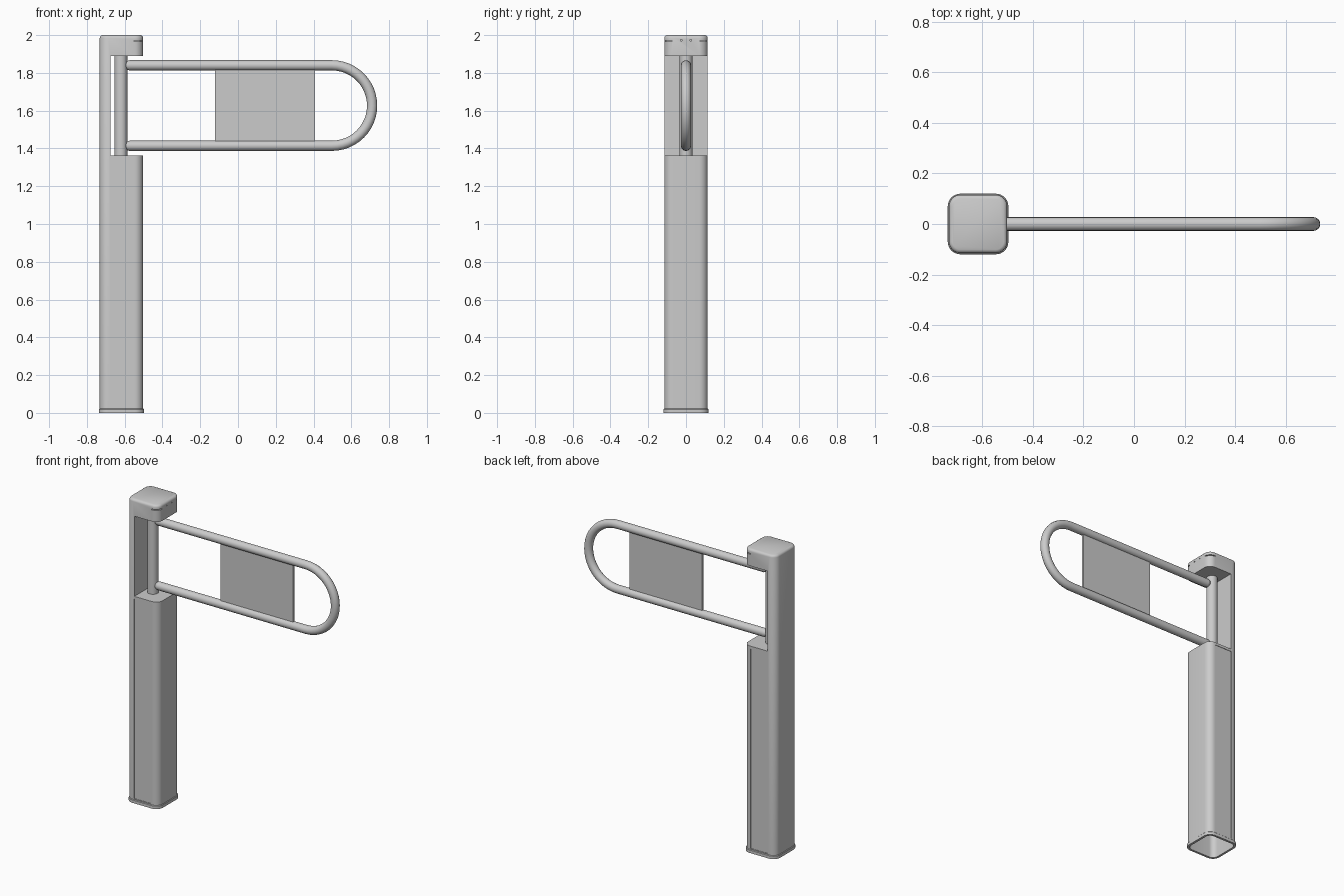
import bpy, bmesh, math

if "Cube" in bpy.data.objects:
    bpy.data.objects.remove(bpy.data.objects["Cube"])

CX = -0.617   # post axis


def link(name, bm):
    bmesh.ops.recalc_face_normals(bm, faces=bm.faces)
    me = bpy.data.meshes.new(name)
    bm.to_mesh(me)
    bm.free()
    ob = bpy.data.objects.new(name, me)
    bpy.context.collection.objects.link(ob)
    return ob


def select(ob):
    bpy.ops.object.select_all(action='DESELECT')
    ob.select_set(True)
    bpy.context.view_layer.objects.active = ob


def smooth(ob, deg=32):
    select(ob)
    bpy.ops.object.shade_smooth_by_angle(angle=math.radians(deg))


def rounded_prism(name, half, rad, levels, seg=8):
    """Rounded square loft; levels are (z, inset) pairs."""
    bm = bmesh.new()
    rings = []
    for z, inset in levels:
        h, r = half - inset, max(rad - inset, 0.005)
        ring = []
        for k, (sx, sy) in enumerate(((1, 1), (-1, 1), (-1, -1), (1, -1))):
            for i in range(seg + 1):
                a = (k + i / seg) * math.pi / 2
                ring.append(bm.verts.new((CX + sx * (h - r) + r * math.cos(a),
                                          sy * (h - r) + r * math.sin(a), z)))
        rings.append(ring)
    n = len(rings[0])
    for a, b in zip(rings, rings[1:]):
        for i in range(n):
            bm.faces.new((a[i], a[(i + 1) % n], b[(i + 1) % n], b[i]))
    bm.faces.new(rings[0][::-1])
    bm.faces.new(rings[-1])
    return link(name, bm)


def box(name, x0, x1, y0, y1, z0, z1):
    bm = bmesh.new()
    bmesh.ops.create_cube(bm, size=1)
    for v in bm.verts:
        v.co = ((x0 + x1) / 2 + v.co.x * (x1 - x0),
                (y0 + y1) / 2 + v.co.y * (y1 - y0),
                (z0 + z1) / 2 + v.co.z * (z1 - z0))
    return link(name, bm)


def cut(ob, cutter):
    m = ob.modifiers.new("cut", 'BOOLEAN')
    m.operation, m.solver, m.object = 'DIFFERENCE', 'EXACT', cutter
    select(ob)
    bpy.ops.object.modifier_apply(modifier=m.name)
    bpy.data.objects.remove(cutter)


# Post: hollow column with an open notch for the swing arm
post = rounded_prism("post", 0.115, 0.045,
                     [(0.003, 0), (1.985, 0), (1.991, 0.002), (1.996, 0.006), (2.0, 0.014)])
cut(post, box("notch_cutter", -0.675, -0.4, -0.2, 0.2, 1.362, 1.89))
cut(post, rounded_prism("hollow_cutter", 0.105, 0.035, [(-0.1, 0), (1.345, 0)]))

for s in (-1, 1):
    # Recessed service panels on both flanks
    y0, y1 = sorted((s * 0.112, s * 0.13))
    cut(post, box("panel_cutter", -0.678, -0.552, y0, y1, 0.028, 1.345))
    # Indicator slots wrapping the free corners of the head
    y0, y1 = sorted((s * 0.075, s * 0.13))
    cut(post, box("slot_cutter", -0.55, -0.4, y0, y1, 1.966, 1.972))
    # Small sensor holes
    cut(post, box("hole_cutter", -0.51, -0.4, s * 0.025 - 0.003, s * 0.025 + 0.003, 1.97, 1.976))
smooth(post)

# Base flange ring around the foot
flange = rounded_prism("base_flange", 0.12, 0.05, [(0, 0), (0.019, 0), (0.022, 0.003)])
cut(flange, rounded_prism("flange_cutter", 0.105, 0.035, [(-0.1, 0), (0.1, 0)]))
smooth(flange)


def cylinder(name, r1, r2, length, loc, rot=(0, 0, 0)):
    bpy.ops.mesh.primitive_cone_add(vertices=32, radius1=r1, radius2=r2,
                                    depth=length, location=loc, rotation=rot)
    ob = bpy.context.object
    ob.name = name
    smooth(ob)
    return ob


# Pivot shaft
cylinder("pivot_shaft", 0.034, 0.034, 0.54, (-0.62, 0, 1.626))

# Swing arm: one tube bent into a U
ZC, R, XB = 1.627, 0.213, 0.497
path = [(-0.575, ZC + R)]
path += [(XB + R * math.cos(a), ZC + R * math.sin(a))
         for a in (math.pi / 2 - math.pi * i / 24 for i in range(25))]
path += [(-0.575, ZC - R)]
cu = bpy.data.curves.new("swing_arm", 'CURVE')
cu.dimensions = '3D'
cu.bevel_depth = 0.027
cu.bevel_resolution = 6
cu.use_fill_caps = True
sp = cu.splines.new('POLY')
sp.points.add(len(path) - 1)
for p, (x, z) in zip(sp.points, path):
    p.co = (x, 0, z, 1)
arm = bpy.data.objects.new("swing_arm", cu)
bpy.context.collection.objects.link(arm)
select(arm)
bpy.ops.object.convert(target='MESH')
smooth(bpy.context.object, 40)

# Tapered tube ends meeting the shaft
for label, z in (("upper", ZC + R), ("lower", ZC - R)):
    cylinder(label + "_tube_end", 0.018, 0.027, 0.025, (-0.5875, 0, z), (0, math.pi / 2, 0))

# Infill panel between the arm tubes
box("infill_panel", -0.122, 0.407, -0.006, 0.006, ZC - R + 0.01, ZC + R - 0.01)
